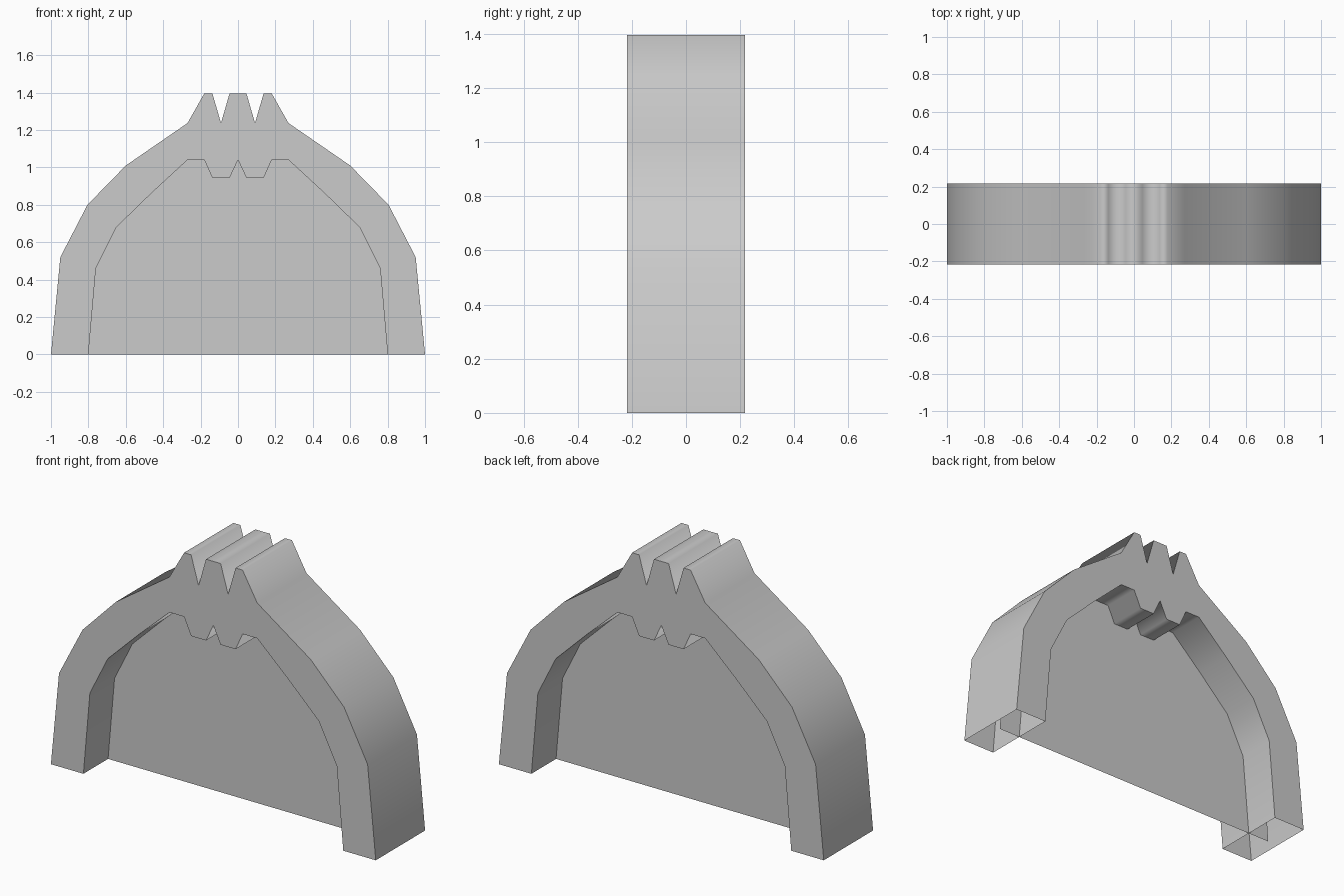
import bpy, bmesh

if "Cube" in bpy.data.objects:
    bpy.data.objects.remove(bpy.data.objects["Cube"])

HALF_DEPTH = 0.217

# Right-hand halves of the profiles (x, z), from the foot up to the centre
OUTER = [(1, 0), (0.95, 0.52), (0.805, 0.80), (0.6, 1.01), (0.27, 1.237),
         (0.18, 1.396), (0.137, 1.396), (0.091, 1.237), (0.045, 1.396)]
INNER = [(0.8, 0), (0.76, 0.46), (0.65, 0.68), (0.46, 0.865), (0.27, 1.04),
         (0.18, 1.04), (0.137, 0.944), (0.045, 0.944), (0, 1.04)]
PANEL = [(0.935, 0), (0.9, 0.5), (0.74, 0.77), (0.56, 0.95), (0.25, 1.14)]


def mirrored(half):
    """Full profile running from the right foot to the left foot."""
    return half + [(-x, z) for x, z in reversed(half) if x > 0]


def finish(bm, name):
    mesh = bpy.data.meshes.new(name)
    bm.to_mesh(mesh)
    bm.free()
    obj = bpy.data.objects.new(name, mesh)
    bpy.context.collection.objects.link(obj)
    return obj


# Arch band: front and back faces joined by outer and inner skins, open feet
def build_arch():
    bm = bmesh.new()
    outer, inner = mirrored(OUTER), mirrored(INNER)
    outline = outer + inner[::-1]
    front = [bm.verts.new((x, -HALF_DEPTH, z)) for x, z in outline]
    back = [bm.verts.new((x, HALF_DEPTH, z)) for x, z in outline]
    caps = [bm.faces.new(front), bm.faces.new(back[::-1])]
    n = len(outline)
    for i in range(n):
        j = (i + 1) % n
        if outline[i][1] == 0 and outline[j][1] == 0:
            continue
        bm.faces.new((front[j], front[i], back[i], back[j])).smooth = True
    for cap in caps:
        for edge in cap.edges:
            edge.smooth = False
    bm.normal_update()
    # front cap must face -y
    if caps[0].normal.y > 0:
        bmesh.ops.reverse_faces(bm, faces=bm.faces[:])
    bmesh.ops.triangulate(bm, faces=caps)
    return finish(bm, "arch_band")


# Thin centre panel, its rim hidden inside the band
def build_panel():
    bm = bmesh.new()
    bm.faces.new([bm.verts.new((x, 0, z)) for x, z in mirrored(PANEL)])
    return finish(bm, "centre_panel")


build_arch()
build_panel()
